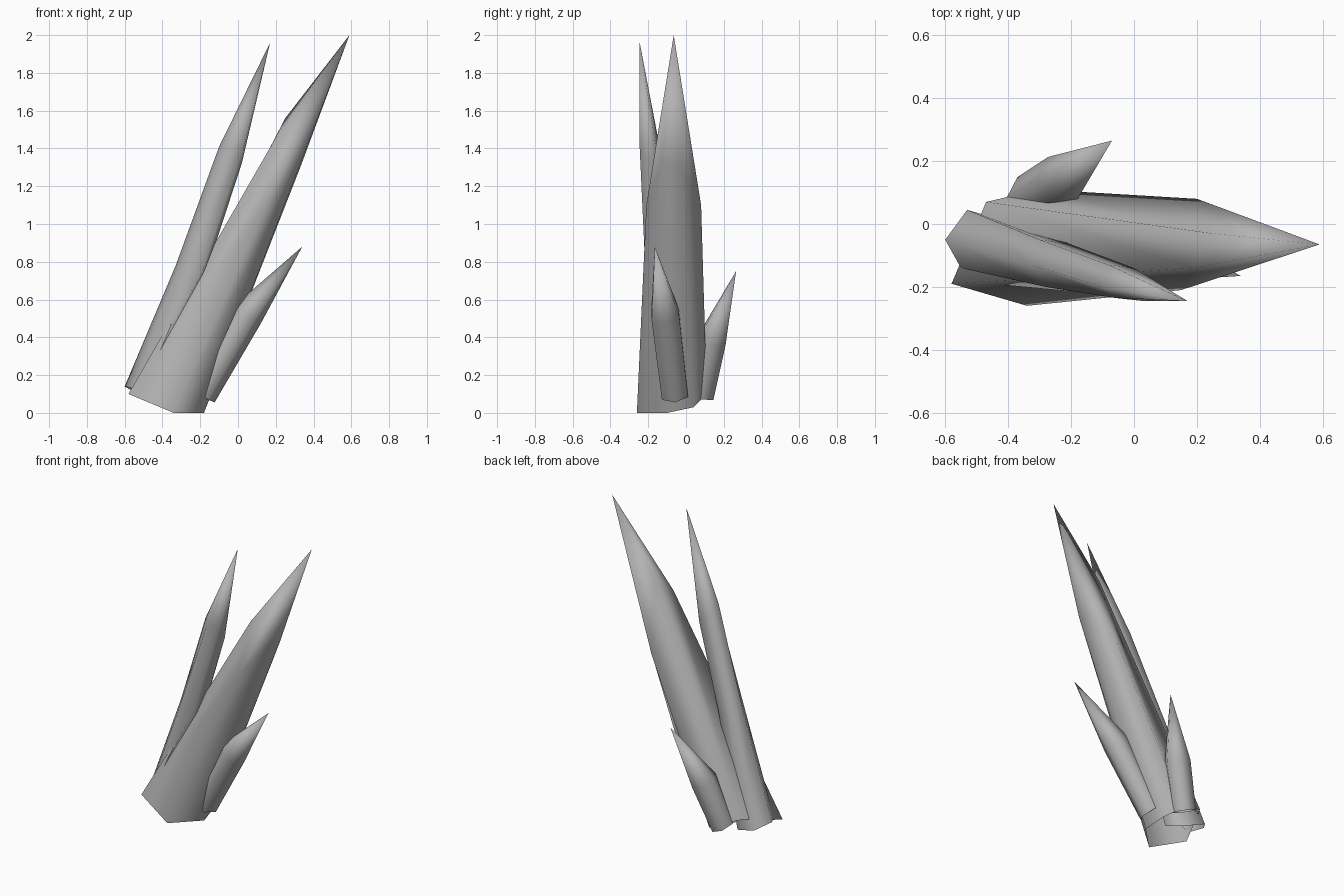
import bpy
import math
from mathutils import Vector

cube = bpy.data.objects.get("Cube")
if cube:
    bpy.data.objects.remove(cube, do_unlink=True)

SIDES = 6

# One grey stone material
stone = bpy.data.materials.new("grey_stone")
stone.use_nodes = True
grey = (0.45, 0.45, 0.45, 1)
stone.diffuse_color = grey
stone.node_tree.nodes["Principled BSDF"].inputs["Base Color"].default_value = grey


def hex_ring(centre, axis, radius):
    """Hexagonal ring square to the axis."""
    turn = Vector((0, 0, 1)).rotation_difference(Vector(axis))
    points = []
    for i in range(SIDES):
        a = math.tau * i / SIDES
        offset = Vector((math.cos(a), math.sin(a), 0)) * radius
        points.append(Vector(centre) + turn @ offset)
    return points


def shard(name, rings, tip):
    """Open-bottomed spike skinned through hexagonal rings to a point."""
    verts = [p for ring in rings for p in ring] + [tip]
    last = len(verts) - 1
    faces = []
    for r in range(len(rings)):
        for i in range(SIDES):
            j = (i + 1) % SIDES
            a, b = r * SIDES + i, r * SIDES + j
            if r == len(rings) - 1:
                faces.append((a, b, last))
            else:
                faces.append((a, b, b + SIDES, a + SIDES))
    mesh = bpy.data.meshes.new(name)
    mesh.from_pydata(verts, [], faces)
    mesh.materials.append(stone)
    mesh.shade_smooth()
    obj = bpy.data.objects.new(name, mesh)
    bpy.context.collection.objects.link(obj)
    return obj


def small_shard(name, base, middle, tip, base_radius, middle_radius):
    axis = Vector(tip) - Vector(base)
    rings = [hex_ring(base, axis, base_radius), hex_ring(middle, axis, middle_radius)]
    return shard(name, rings, tip)


# Main leaning crystal
main_base = [(-.58, -.19, .1), (-.34, -.26, 0), (-.18, -.1, 0),
             (-.2, .04, .03), (-.3, .11, .1), (-.47, .07, .17)]
main_shoulder = [(.19, -.14, 1.44), (.15, -.21, 1.1), (.33, -.13, 1.32),
                 (.33, -.03, 1.3), (.2, .08, 1.1), (.25, -.03, 1.56)]
shard("main_crystal", [main_base, main_shoulder], (.59, -.065, 2))

# Tall slender crystal beside it
tall_base = [(-.6, -.05, .14), (-.55, -.14, .13), (-.46, -.19, .24),
             (-.36, -.13, .1), (-.38, 0, .05), (-.53, .045, .1)]
tall_waist = [(-.33, -.13, .78), (-.28, -.2, .8), (-.19, -.215, .75),
              (-.17, -.13, .74), (-.2, -.065, .74), (-.3, -.05, .76)]
tall_shoulder = [(-.1, -.2, 1.41), (-.06, -.235, 1.4), (.03, -.245, 1.4),
                 (.02, -.19, 1.32), (0, -.14, 1.28), (-.08, -.13, 1.36)]
shard("tall_crystal", [tall_base, tall_waist, tall_shoulder], (.17, -.245, 1.96))

# Small crystals at the foot
small_shard("front_small_crystal", (-.19, -.06, .1), (.05, -.11, .52),
            (.34, -.165, .88), .08, .085)
small_shard("back_small_crystal", (-.33, .08, .1), (-.23, .14, .39),
            (-.07, .265, .75), .08, .085)
